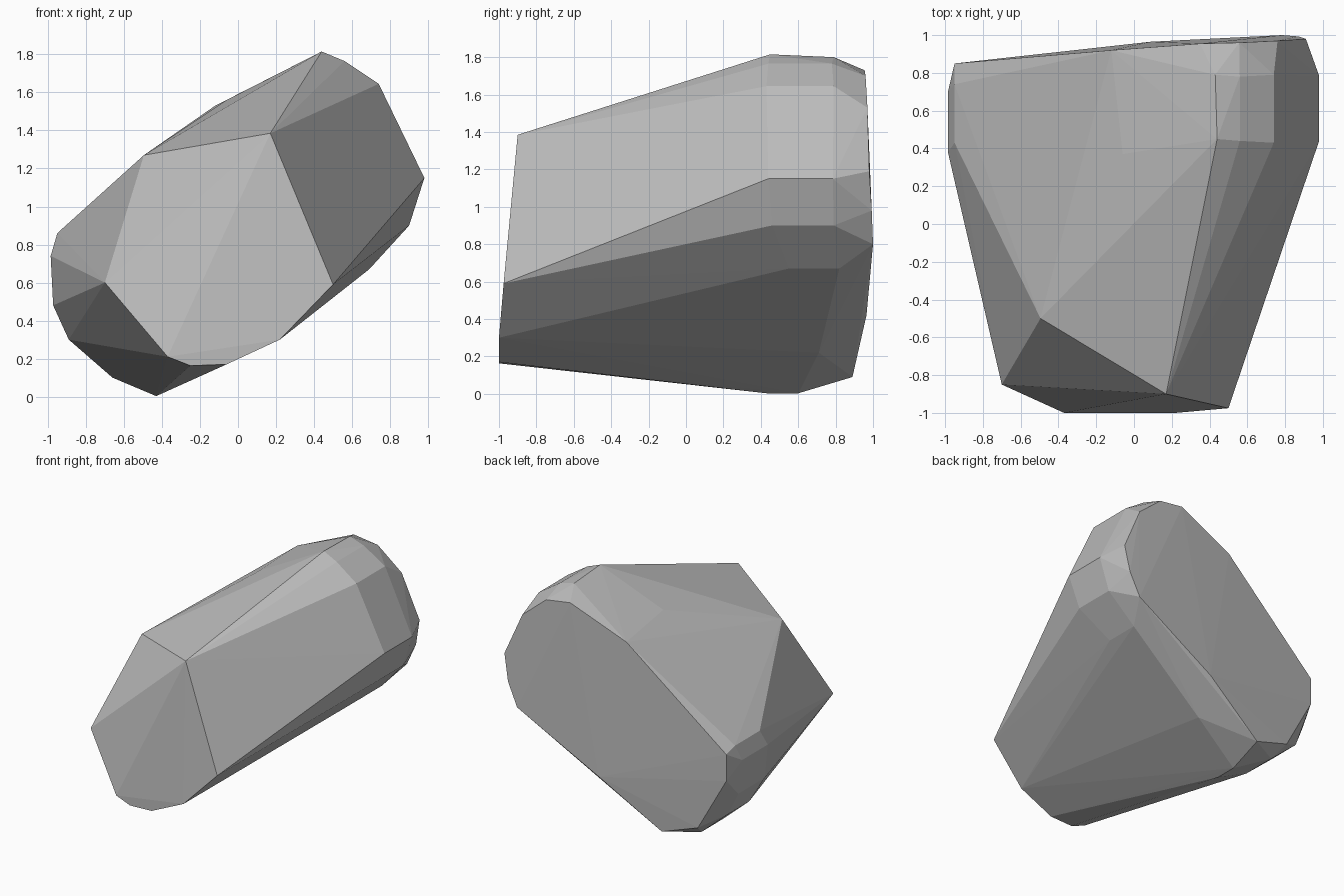
import bpy, bmesh

# Corner points of the chipped boulder, grouped by region
front = [(.17, -.90, 1.385), (.50, -.975, .59), (.22, -1, .30), (-.06, -1, .17),
         (-.25, -1, .163), (-.37, -1, .21), (-.70, -.85, .60), (-.495, -.50, 1.27)]
back = [(.91, .98, 1.19), (.76, .97, 1.53), (.557, .96, 1.70), (.35, .955, 1.73),
        (-.12, .92, 1.53), (-.95, .85, .83), (-.95, .85, .62), (-.71, .865, .19),
        (-.41, .89, .09), (.09, .965, .42), (.785, 1, .80), (.87, .993, .98)]
# Rounded rim: (x, z, near y, far y) pairs running around the outline
rim = [(.44, 1.815, .45, .45), (.43, 1.80, .79, .79), (.56, 1.765, .44, .78),
       (.74, 1.645, .43, .79), (.98, 1.15, .44, .785), (.90, .90, .46, .79),
       (.69, .67, .55, .82), (-.43, .003, .43, .60), (-.66, .10, .47, .75),
       (-.89, .30, .48, .75), (-.972, .48, .40, .73), (-.985, .74, .38, .70),
       (-.95, .86, .43, .74)]
extra = [(-.06, .37, 1.56), (-.01, .71, .22)]

points = front + back + extra
for x, z, near, far in rim:
    points += [(x, near, z), (x, far, z)]

# Boulder: faceted convex hull, flat shaded
bm = bmesh.new()
for p in points:
    bm.verts.new(p)
bmesh.ops.remove_doubles(bm, verts=bm.verts[:], dist=.001)
hull = bmesh.ops.convex_hull(bm, input=bm.verts[:])
loose = [v for v in bm.verts if not v.link_faces]
bmesh.ops.delete(bm, geom=loose, context='VERTS')
bmesh.ops.recalc_face_normals(bm, faces=bm.faces[:])

mesh = bpy.data.meshes.new("boulder")
bm.to_mesh(mesh)
bm.free()
stone = bpy.data.materials.new("stone grey")
stone.diffuse_color = (.5, .5, .5, 1)
mesh.materials.append(stone)
boulder = bpy.data.objects.new("boulder", mesh)
bpy.context.collection.objects.link(boulder)
